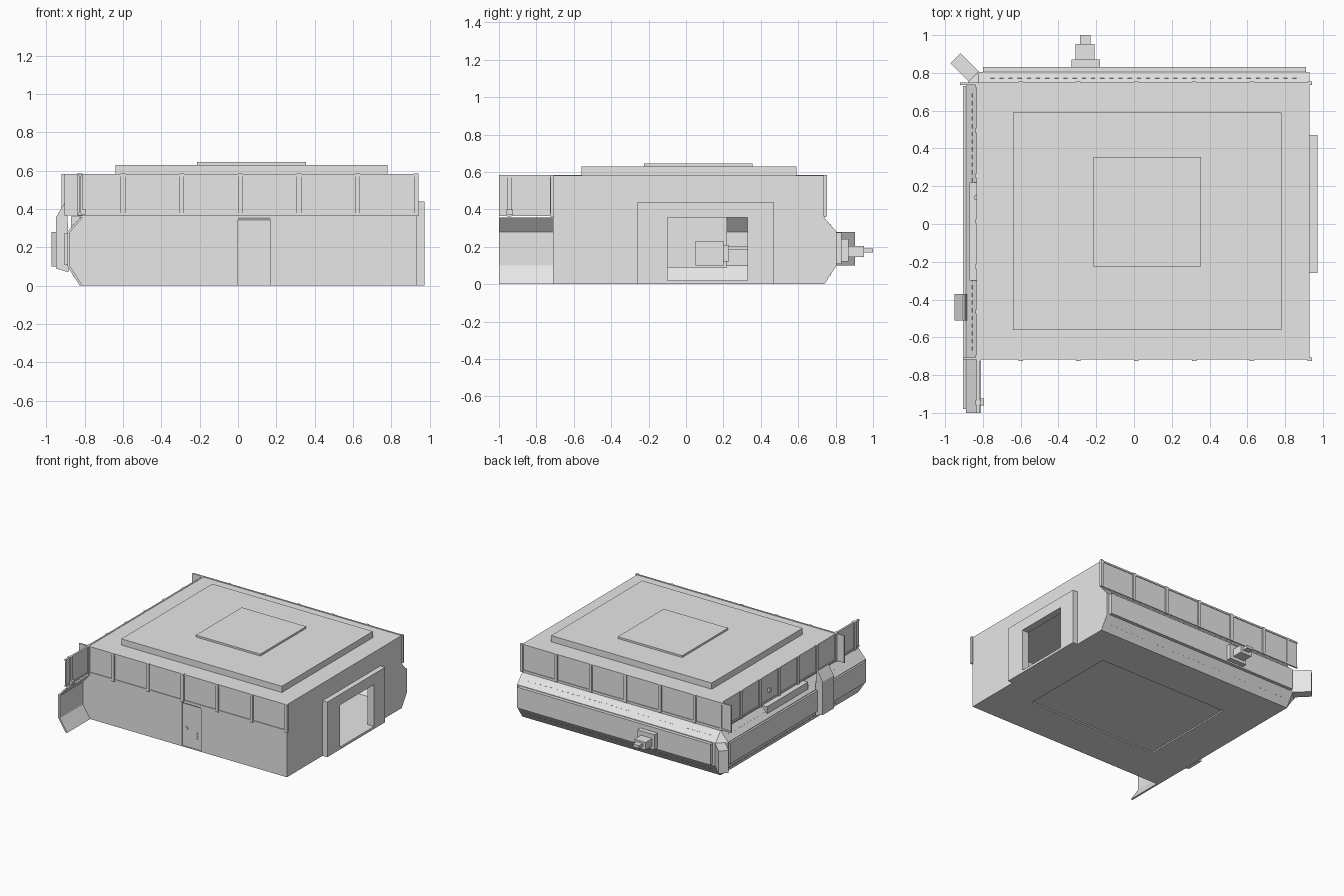
import bpy, bmesh, math
from mathutils import Vector, Matrix

if "Cube" in bpy.data.objects:
    bpy.data.objects.remove(bpy.data.objects["Cube"], do_unlink=True)

grey = bpy.data.materials.new("light_grey")
grey.use_nodes = True
grey.diffuse_color = (0.8, 0.8, 0.8, 1)
grey.node_tree.nodes["Principled BSDF"].inputs["Base Color"].default_value = (0.8, 0.8, 0.8, 1)


def finish(name, bm):
    bmesh.ops.recalc_face_normals(bm, faces=bm.faces)
    mesh = bpy.data.meshes.new(name)
    bm.to_mesh(mesh)
    bm.free()
    mesh.materials.append(grey)
    ob = bpy.data.objects.new(name, mesh)
    bpy.context.collection.objects.link(ob)
    return ob


def add_box(bm, lo, hi):
    lo, hi = Vector(lo), Vector(hi)
    mat = Matrix.Translation((lo + hi) / 2) @ Matrix.Diagonal((*(hi - lo), 1))
    bmesh.ops.create_cube(bm, size=1, matrix=mat)


def boxes(name, *pairs):
    bm = bmesh.new()
    for lo, hi in pairs:
        add_box(bm, lo, hi)
    return finish(name, bm)


def loft(name, rings):
    bm = bmesh.new()
    rows = [[bm.verts.new(p) for p in ring] for ring in rings]
    n = len(rows[0])
    for a, b in zip(rows, rows[1:]):
        for i in range(n):
            j = (i + 1) % n
            bm.faces.new((a[i], a[j], b[j], b[i]))
    bm.faces.new(rows[0])
    bm.faces.new(rows[-1])
    return finish(name, bm)


def cut(target, cutter):
    mod = target.modifiers.new("cut_" + cutter.name, "BOOLEAN")
    mod.operation = "DIFFERENCE"
    mod.object = cutter
    cutter.hide_render = True
    cutter.display_type = "WIRE"


# Hall shell: flat front and right, bulging belt on the back and left
LEFT, RIGHT, FRONT, BACK = -0.825, 0.93, -0.71, 0.74
BULGE, THICK = 0.065, 0.015


def ring(z, out, inset=0.0):
    c = max(out, 0.002)
    x0, x1 = LEFT - out + inset, RIGHT - inset
    y0, y1 = FRONT + inset, BACK + out - inset
    return [(x0, y0, z), (x1, y0, z), (x1, y1, z), (x0 + c, y1, z), (x0, y1 - c, z)]


shell = loft("hall_shell", [ring(0, 0), ring(0.1, BULGE), ring(0.28, BULGE),
                            ring(0.355, 0), ring(0.58, 0)])
inner = loft("room_cutter", [ring(0.02, 0, THICK), ring(0.1, BULGE, THICK), ring(0.28, BULGE, THICK),
                             ring(0.355, 0, THICK), ring(0.56, 0, THICK)])
doorway = boxes("doorway_cutter", ((0.85, -0.1, 0.02), (1.1, 0.33, 0.355)))
recess = boxes("floor_recess_cutter", ((-0.5, -0.39, -0.1), (0.64, 0.41, 0.01)))
front_hole = boxes("front_door_cutter", ((0, -0.8, 0.003), (0.17, -0.69, 0.355)))
for c in (inner, doorway, recess, front_hole):
    cut(shell, c)

# Right doorway surround
surround = boxes("doorway_surround", ((0.92, -0.26, 0), (0.972, 0.47, 0.44)))
cut(surround, doorway)

# Front door with its sloped head, knob and key holes
boxes("front_door", ((0, -0.7, 0), (0.17, -0.69, 0.355)))
loft("front_door_head", [[(x, -0.71, 0.355), (x, -0.695, 0.355), (x, -0.695, 0.333)] for x in (0, 0.17)])
bm = bmesh.new()
for x, z, r in ((0.035, 0.15, 0.013), (0.13, 0.13, 0.006), (0.13, 0.11, 0.006), (0.13, 0.09, 0.006)):
    mat = Matrix.Translation((x, -0.702, z)) @ Matrix.Rotation(math.pi / 2, 4, "X")
    bmesh.ops.create_cone(bm, cap_ends=True, segments=16, radius1=r, radius2=r, depth=0.01, matrix=mat)
finish("front_door_knobs", bm)

# Roof steps
boxes("roof_step", ((-0.64, -0.56, 0.57), (0.78, 0.59, 0.63)))
boxes("roof_cap", ((-0.215, -0.225, 0.62), (0.355, 0.355, 0.645)))


# Upper panel bands: a slab with rails and upright ribs
def band(name, axis, start, end, face, sign, ribs):
    bm = bmesh.new()

    def slab(a, b, z0, z1, out):
        d0, d1 = sorted((face - sign * 0.004, face + sign * out))
        if axis == "x":
            add_box(bm, (a, d0, z0), (b, d1, z1))
        else:
            add_box(bm, (d0, a, z0), (d1, b, z1))

    slab(start, end, 0.37, 0.575, 0.003)
    slab(start, end, 0.365, 0.378, 0.008)
    slab(start, end, 0.57, 0.583, 0.008)
    for p in ribs:
        slab(p - 0.012, p + 0.012, 0.362, 0.584, 0.014)
    return finish(name, bm)


ribs_x = [-0.6 + 0.306 * i for i in range(6)]
band("front_panel_band", "x", -0.905, 0.94, FRONT, -1, ribs_x)
band("back_panel_band", "x", -0.92, 0.93, BACK, 1, ribs_x)
band("left_panel_band", "y", -1, 0.74, LEFT, -1, [-0.945 + 0.24 * i for i in range(8)])
band("left_wing_inner_band", "y", -1, FRONT, LEFT, 1, [-0.945, -0.715])

# Left wall wing: thin bent sheet running past the front
outer = [(LEFT, 0), (LEFT - BULGE, 0.1), (LEFT - BULGE, 0.28), (LEFT, 0.355)]
profile = outer + [(x + THICK, z) for x, z in reversed(outer)]
loft("left_wing_sheet", [[(x, y, z) for x, z in profile] for y in (-1, FRONT)])

# Raised belt plates and corner box
boxes("left_belt_plate", ((-0.905, -0.98, 0.108), (-0.885, 0.73, 0.275)))
boxes("back_belt_plate", ((-0.8, 0.8, 0.108), (0.91, 0.832, 0.275)))
bm = bmesh.new()
add_box(bm, (-0.08, -0.0375, 0.1), (0.0725, 0.0375, 0.28))
bmesh.ops.transform(bm, verts=bm.verts, matrix=Matrix.Translation((-0.894, 0.826, 0))
                    @ Matrix.Rotation(math.radians(135), 4, "Z"))
finish("corner_box", bm)

# Rear coupling in three steps
boxes("rear_coupling", ((-0.33, 0.82, 0.12), (-0.18, 0.87, 0.24)),
      ((-0.31, 0.86, 0.145), (-0.21, 0.953, 0.205)),
      ((-0.285, 0.95, 0.168), (-0.23, 1.0, 0.19)))

# Left hatch hood with a sloped top
hood = [(-0.95, 0.09), (-0.95, 0.355), (-0.905, 0.43), (-0.895, 0.43), (-0.885, 0.28), (-0.885, 0.07)]
loft("left_hatch_hood", [[(x, y, z) for x, z in hood] for y in (-0.51, -0.37)])

# Small handles on the upper left wall
boxes("left_handles", ((-0.845, 0.13, 0.44), (-0.825, 0.15, 0.47)),
      ((-0.815, -0.96, 0.37), (-0.795, -0.925, 0.4)))


# Rows of dashes along the sloped faces
def dashes(name, z, tilt, side):
    bm = bmesh.new()
    for i in range(34):
        t = i / 33
        if side == "back":
            pos, turn = (-0.75 + 1.6 * t, BACK + BULGE / 2, z), Matrix.Rotation(-tilt, 4, "X")
            size = (0.022, 0.006, 0.005, 1)
        else:
            pos, turn = (LEFT - BULGE / 2, -0.66 + 1.34 * t, z), Matrix.Rotation(-tilt, 4, "Y")
            size = (0.006, 0.022, 0.005, 1)
        bmesh.ops.create_cube(bm, size=1, matrix=Matrix.Translation(pos) @ turn @ Matrix.Diagonal(size))
    return finish(name, bm)


for side in ("back", "left"):
    dashes(side + "_upper_dashes", 0.3175, math.atan2(0.075, BULGE), side)
    dashes(side + "_lower_dashes", 0.05, -math.atan2(0.1, BULGE), side)

# Cabinet and small machine inside
boxes("inner_cabinet", ((-0.87, -0.3, 0.09), (-0.79, 0.22, 0.36)))
boxes("inner_machine", ((-0.8, 0.05, 0.1), (-0.7, 0.2, 0.23)),
      ((-0.8, 0.19, 0.12), (-0.74, 0.23, 0.21)),
      ((-0.8, 0.22, 0.185), (-0.77, 0.34, 0.2)))
